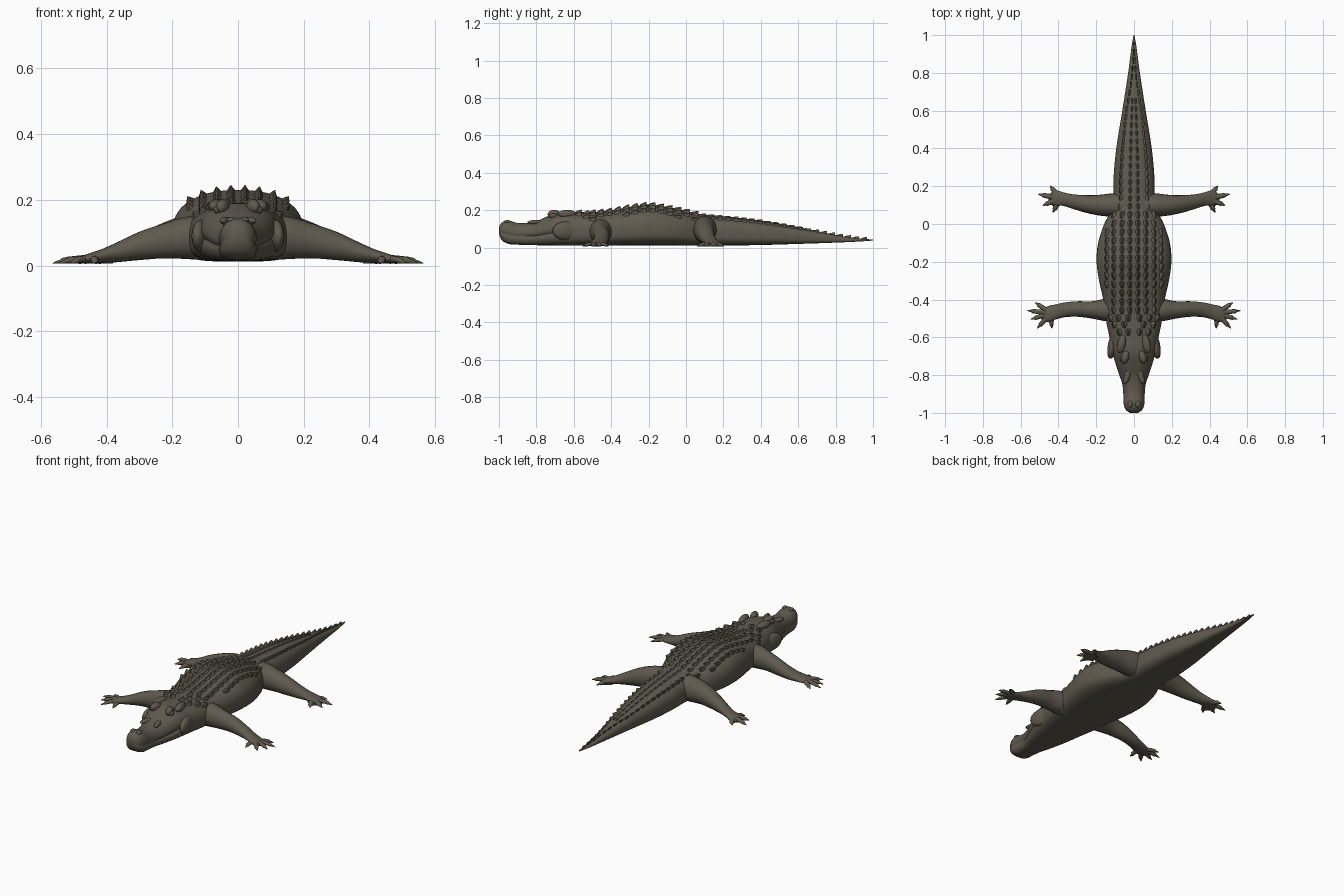
import bpy, bmesh, math
from mathutils import Vector

if "Cube" in bpy.data.objects:
    bpy.data.objects.remove(bpy.data.objects["Cube"])

def material(name, col):
    m = bpy.data.materials.new(name)
    m.diffuse_color = (*col, 1)
    m.use_nodes = True
    m.node_tree.nodes["Principled BSDF"].inputs["Base Color"].default_value = m.diffuse_color
    return m

HIDE = material("olive brown hide", (0.115, 0.102, 0.077))

def finish(name, bm, angle=40, mirror=False):
    bmesh.ops.recalc_face_normals(bm, faces=bm.faces)
    me = bpy.data.meshes.new(name)
    bm.to_mesh(me)
    bm.free()
    me.materials.append(HIDE)
    ob = bpy.data.objects.new(name, me)
    bpy.context.collection.objects.link(ob)
    if mirror:
        ob.modifiers.new("mirror", 'MIRROR').use_mirror_merge = False
    bpy.ops.object.select_all(action='DESELECT')
    ob.select_set(True)
    bpy.context.view_layer.objects.active = ob
    bpy.ops.object.shade_smooth_by_angle(angle=math.radians(angle))
    return ob

def spline(keys, t):
    """Smooth interpolation of rows (t, a, b, ...) at t."""
    i = max(j for j in range(len(keys) - 1) if keys[j][0] <= t or j == 0)
    k0, k1 = keys[i], keys[i + 1]
    kp, kn = keys[max(i - 1, 0)], keys[min(i + 2, len(keys) - 1)]
    h = k1[0] - k0[0]
    u = min(max((t - k0[0]) / h, 0), 1)
    out = []
    for c in range(1, len(k0)):
        m0 = (k1[c] - kp[c]) / (k1[0] - kp[0]) * h
        m1 = (kn[c] - k0[c]) / (kn[0] - k0[0]) * h
        out.append((2*u**3 - 3*u*u + 1) * k0[c] + (u**3 - 2*u*u + u) * m0
                   + (3*u*u - 2*u**3) * k1[c] + (u**3 - u*u) * m1)
    return out

def loft(bm, rings):
    loops = [[bm.verts.new(p) for p in r] for r in rings]
    n = len(loops[0])
    for a, b in zip(loops, loops[1:]):
        for i in range(n):
            bm.faces.new((a[i], a[(i+1) % n], b[(i+1) % n], b[i]))
    bm.faces.new(loops[0])
    bm.faces.new(loops[-1])

# Body, head and tail: y, half width, bottom, top
BODY = [(-1.0, .022, .07, .112), (-.985, .043, .04, .135), (-.95, .056, .02, .144),
        (-.9, .057, .016, .132), (-.85, .062, .014, .132), (-.8, .078, .013, .142),
        (-.74, .098, .012, .168), (-.68, .115, .012, .188), (-.6, .13, .012, .19),
        (-.5, .15, .012, .19), (-.4, .163, .012, .2), (-.3, .185, .012, .218),
        (-.2, .198, .012, .23), (-.1, .19, .012, .217), (0, .158, .012, .197),
        (.06, .128, .012, .182), (.13, .111, .012, .174), (.25, .108, .012, .163),
        (.4, .094, .014, .145), (.6, .062, .02, .11), (.8, .031, .027, .068),
        (.93, .014, .033, .048), (1.0, .003, .038, .044)]

def skin(y, a):
    """Point on the body at station y; angle a measured from straight up."""
    w, lo, hi = spline(BODY, y)
    s, c = math.sin(a), math.cos(a)
    mid = lo + (hi - lo) * .45
    p = 2.25 if c > 0 else 3.6
    r = (abs(s)**p + abs(c)**p) ** (-1 / p)
    x = w * s * r
    z = mid + (hi - mid if c > 0 else mid - lo) * c * r
    # mouth groove along the head
    if -.98 < y < -.68:
        x *= 1 - .1 * math.exp(-((z - lo) / (hi - lo) - .4)**2 / .003)
    return Vector((x, y, z))

bm = bmesh.new()
ys = [-1 + .0125 * i for i in range(161)]
loft(bm, [[skin(y, math.tau * k / 56) for k in range(56)] for y in ys])
finish("body_head_and_tail", bm, 60)

# Keeled scutes on the back, neck and tail
def scute(bm, y, a, wid, length, h):
    p = skin(y, a)
    n = (skin(y, a + .02) - skin(y, a - .02)).cross(skin(y + .01, a) - skin(y - .01, a))
    n.normalize()
    if n.z < 0:
        n = -n
    t = (skin(y + .01, a) - skin(y - .01, a)).normalized()
    s = n.cross(t)
    base = [p + t*u*length + s*v*wid - n*.005 for u, v in
            ((-.5, -.3), (-.5, .3), (.1, .5), (.5, .35), (.5, -.35), (.1, -.5))]
    top = [p + t*u*length + s*v*wid + n*h*k for u, v, k in
           ((-.3, -.06, .3), (-.3, .06, .3), (.1, .09, .8), (.42, .04, 1), (.42, -.04, 1), (.1, -.09, .8))]
    loft(bm, [base, top])

bm = bmesh.new()
for i in range(12):                       # trunk armour
    y = -.46 + i * .046
    for x in (.022, .065, .108, .145):
        w = spline(BODY, y)[0]
        if x < w * .85:
            a = math.asin(x / w) * .95
            for sg in (-1, 1):
                scute(bm, y, sg * a, .034, .044, .015)
for i in range(21):                       # tail crests
    y = .09 + i * .043
    w, lo, hi = spline(BODY, y)
    f = 1 - y
    for q, h in ((.18, .007), (.62, .016)):
        if y > .68 and q < .3:
            continue
        a = math.asin(q * (1 if y < .6 else max(.05, 1 - (y - .6) * 2.4)))
        for sg in (-1, 1):
            scute(bm, y, sg * a, .008 + .026 * f, .04, h * (.75 + .25 * f))
for y, xs in ((-.575, (.03, .075)), (-.535, (.05, .1)), (-.5, (.03, .08, .12))):   # neck plates
    for x in xs:
        for sg in (-1, 1):
            scute(bm, y, sg * math.asin(x / spline(BODY, y)[0]), .04, .04, .016)
finish("back_scutes", bm, 25)

# Ellipsoid lumps of the head
def lump(bm, c, r, yaw=0):
    v = bmesh.ops.create_uvsphere(bm, u_segments=20, v_segments=12, radius=1)['verts']
    bmesh.ops.scale(bm, vec=r, verts=v)
    ca, sa = math.cos(yaw), math.sin(yaw)
    for p in v:
        x, y, z = p.co
        p.co = (c[0] + x*ca - y*sa, c[1] + x*sa + y*ca, c[2] + z)

bm = bmesh.new()
lump(bm, (.046, -.705, .178), (.02, .036, .024), .25)     # brow
lump(bm, (.06, -.71, .17), (.014, .022, .014), .25)       # eyeball
lump(bm, (.066, -.635, .18), (.022, .05, .022), .2)       # skull table edge
lump(bm, (.112, -.64, .09), (.026, .075, .05), .2)        # jaw muscle
lump(bm, (.02, -.955, .138), (.014, .018, .01))           # nostril
lump(bm, (.035, -.8, .136), (.016, .05, .012), .3)        # snout ridge
finish("brow_and_jaw_lumps", bm, 60, mirror=True)

# Limbs: stations x, y, z, half depth in y, half height
def limb(bm, keys):
    x0, x1 = keys[0][0], keys[-1][0]
    rings = []
    for i in range(25):
        x = x0 + (x1 - x0) * i / 24
        y, z, ry, rz = spline(keys, x)
        rings.append([(x, y + ry*math.cos(math.tau*k/20), max(.006, z + rz*math.sin(math.tau*k/20)))
                      for k in range(20)])
    loft(bm, rings)

def toe(bm, start, tip, r):
    s, t = Vector((*start, .022)), Vector((*tip, .007))
    d = t - s
    side = Vector((-d.y, d.x, 0)).normalized()
    rings = []
    for u, k, up in ((0, 1, 0), (.3, .95, .002), (.55, .85, .004), (.72, .8, .003), (.78, .5, .002), (.9, .35, .001), (1, .06, 0)):
        c = s + d*u + Vector((0, 0, up))
        rings.append([c + side*r*k*math.cos(math.tau*j/10)
                      + Vector((0, 0, r*.8*k*math.sin(math.tau*j/10))) for j in range(10)])
    for ring in rings:
        for p in ring:
            p.z = max(p.z, .004)
    loft(bm, rings)

bm = bmesh.new()
limb(bm, [(.08, -.455, .085, .07, .07), (.16, -.455, .084, .058, .064), (.22, -.455, .076, .046, .054),
          (.3, -.45, .06, .041, .043), (.37, -.455, .04, .039, .03), (.42, -.467, .028, .04, .02),
          (.46, -.478, .021, .042, .014), (.49, -.485, .015, .022, .008)])
for tip in ((.525, -.415), (.565, -.458), (.548, -.505), (.513, -.553), (.435, -.553)):
    d = (Vector(tip) - Vector((.44, -.472))) * .18
    toe(bm, (.44 + d.x, -.472 + d.y), tip, .014)
finish("front_leg", bm, 50, mirror=True)

bm = bmesh.new()
limb(bm, [(.04, .1, .095, .07, .075), (.12, .1, .094, .062, .071), (.19, .1, .085, .054, .06),
          (.26, .107, .068, .046, .048), (.33, .12, .046, .038, .032), (.38, .133, .031, .036, .021),
          (.42, .138, .021, .042, .014), (.445, .135, .015, .026, .008)])
for tip in ((.445, .203), (.508, .158), (.485, .098), (.43, .06)):
    d = (Vector(tip) - Vector((.39, .135))) * .2
    toe(bm, (.39 + d.x, .135 + d.y), tip, .015)
# web between the toes
loft(bm, [[(.38, .15, z), (.425, .18, z), (.455, .147, z), (.45, .11, z), (.415, .085, z), (.38, .11, z)]
          for z in (.006, .018)])
finish("back_leg", bm, 50, mirror=True)
